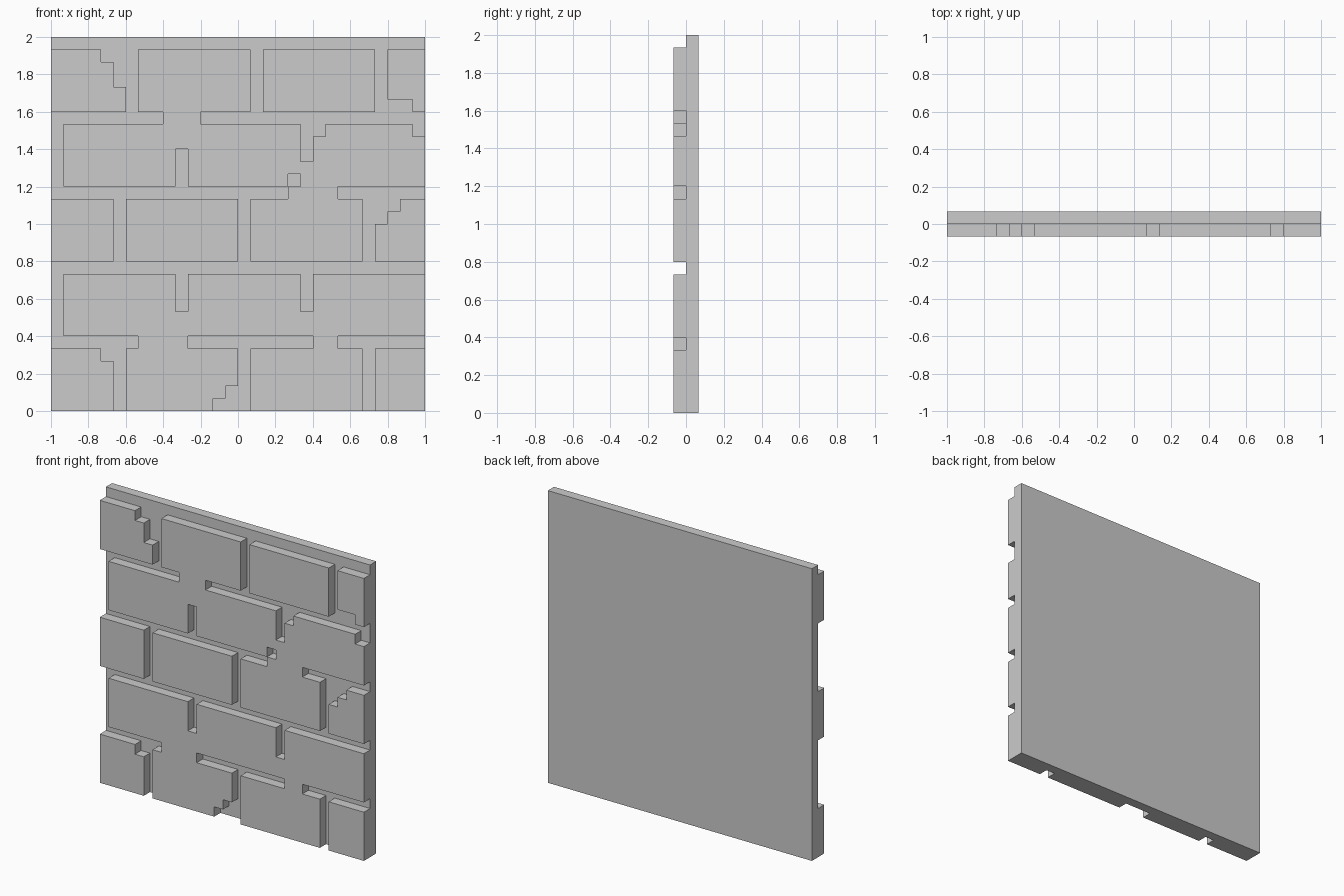
import bpy, bmesh, math
from mathutils import Matrix, Vector

if "Cube" in bpy.data.objects:
    bpy.data.objects.remove(bpy.data.objects["Cube"])

U = 1 / 15          # the wall sits on a 30 x 30 grid of this unit
raised = set()


def cells(x0, x1, z0, z1):
    return {(x, z) for x in range(x0, x1) for z in range(z0, z1)}


# Brick courses: bottom of the course, then brick spans (each 5 units tall)
courses = {
    0: [(-15, -10), (-9, 0), (1, 10), (11, 15)],
    6: [(-14, -5), (-4, 5), (6, 15)],
    12: [(-15, -10), (-9, 0), (1, 10), (11, 15)],
    18: [(-14, -5), (-4, 5), (6, 15)],
    24: [(-15, -9), (-8, 1), (2, 11), (12, 15)],
}
for z, spans in courses.items():
    for a, b in spans:
        raised |= cells(a, b, z, z + 5)

# Mortar patches that join neighbouring bricks
for patch in [(-8, -4, 5, 6), (6, 8, 5, 6), (-5, -4, 6, 8), (5, 6, 6, 8),
              (4, 8, 17, 18), (-5, -4, 21, 23), (5, 6, 18, 20), (-6, -3, 23, 24)]:
    raised |= cells(*patch)

# Chipped brick corners
for chip in [(-11, -10, 4, 5), (-1, 0, 0, 2), (-2, -1, 0, 1),
             (11, 12, 15, 17), (12, 13, 16, 17), (4, 5, 18, 19),
             (6, 7, 22, 23), (14, 15, 22, 23), (-11, -9, 28, 29),
             (-10, -9, 26, 28), (12, 14, 24, 25)]:
    raised -= cells(*chip)


def extrude(bm, faces, dy, keep):
    res = bmesh.ops.extrude_face_region(bm, geom=faces, use_keep_orig=keep)["geom"]
    verts = [g for g in res if isinstance(g, bmesh.types.BMVert)]
    bmesh.ops.translate(bm, verts=verts, vec=Vector((0, dy, 0)))
    if not keep:
        old = [f for f in faces if f.is_valid]
        if old:
            bmesh.ops.delete(bm, geom=old, context='FACES')
    return [g for g in res if isinstance(g, bmesh.types.BMFace)]


# Backing slab, from the rear face forward to the mortar plane
bm = bmesh.new()
place = Matrix.Translation((0, U, 1)) @ Matrix.Rotation(math.pi / 2, 4, 'X')
bmesh.ops.create_grid(bm, x_segments=30, y_segments=30, size=1, matrix=place)
extrude(bm, bm.faces[:], -U, True)

# Raised bricks, pulled out of the mortar plane
bricks = []
for f in bm.faces:
    c = f.calc_center_median()
    if abs(c.y) < 1e-4 and (math.floor(c.x / U), math.floor(c.z / U)) in raised:
        bricks.append(f)
extrude(bm, bricks, -U, False)

# Merge the flat areas
bmesh.ops.recalc_face_normals(bm, faces=bm.faces[:])
bmesh.ops.dissolve_limit(bm, angle_limit=0.01, verts=bm.verts[:], edges=bm.edges[:])

mesh = bpy.data.meshes.new("brick_wall")
bm.to_mesh(mesh)
bm.free()
bpy.context.collection.objects.link(bpy.data.objects.new("brick_wall", mesh))
